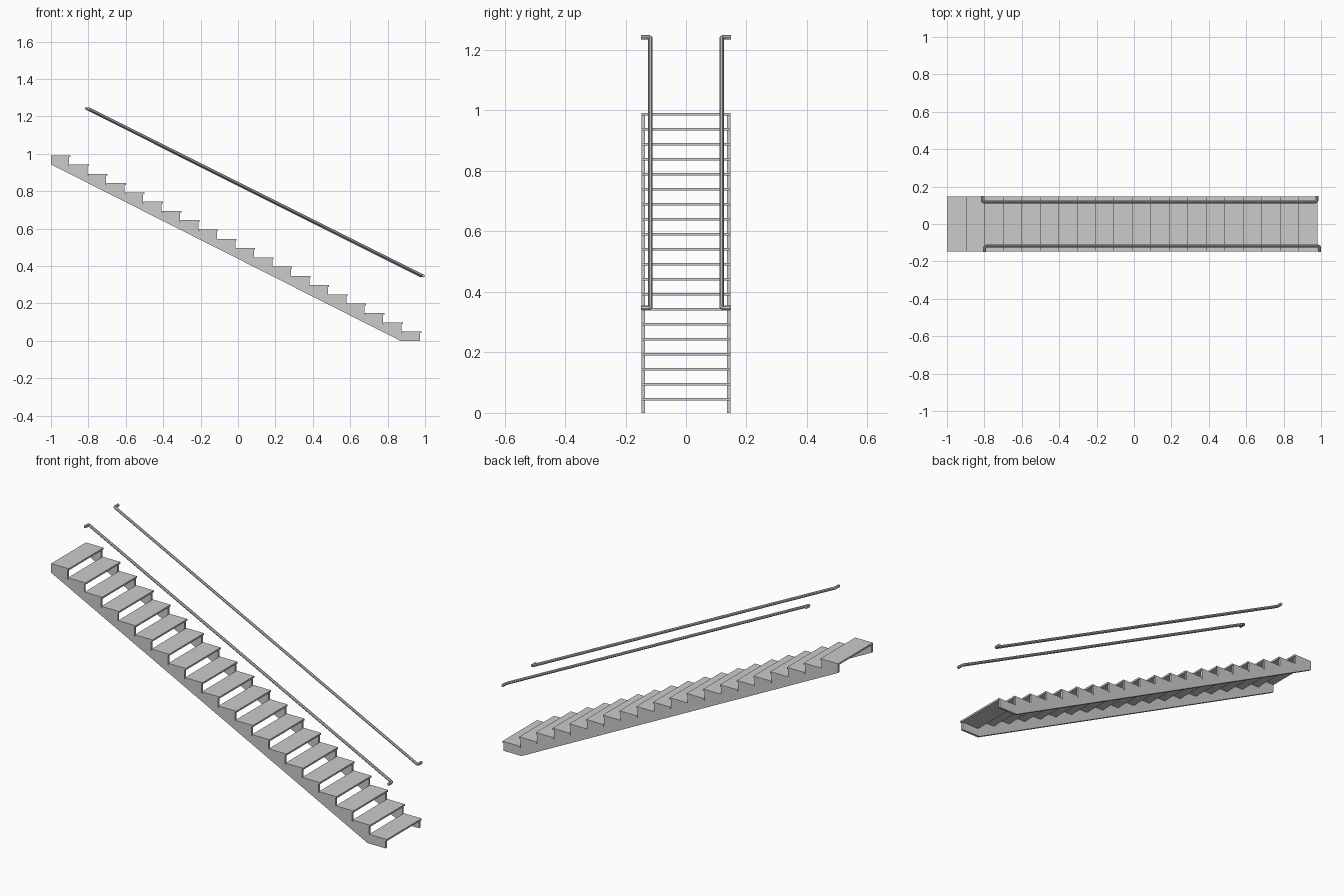
import bpy, bmesh
from mathutils import Vector

if "Cube" in bpy.data.objects:
    bpy.data.objects.remove(bpy.data.objects["Cube"])

N = 20               # number of treads
RISE = 0.0496
RUN = 0.0988
NOSE = 0.981         # front edge of the lowest tread
LIP = 0.007          # tread overhang past the stringer
DEPTH = 0.104
THICK = 0.009
HALF_W = 0.147
STRINGER = 0.012


def prism(name, profile, y0, y1):
    """Extrude an x/z outline between two y positions."""
    bm = bmesh.new()
    face = bm.faces.new([bm.verts.new((x, y0, z)) for x, z in profile])
    ext = bmesh.ops.extrude_face_region(bm, geom=[face])
    verts = [g for g in ext["geom"] if isinstance(g, bmesh.types.BMVert)]
    bmesh.ops.translate(bm, verts=verts, vec=(0, y1 - y0, 0))
    bmesh.ops.recalc_face_normals(bm, faces=bm.faces)
    mesh = bpy.data.meshes.new(name)
    bm.to_mesh(mesh)
    bm.free()
    ob = bpy.data.objects.new(name, mesh)
    bpy.context.collection.objects.link(ob)
    return ob


# Treads
for i in range(N):
    x1, z1 = NOSE - i * RUN, (i + 1) * RISE
    x0 = max(x1 - DEPTH, -1.0) if i < N - 1 else -1.0
    prism(f"tread_{i + 1}",
          [(x0, z1 - THICK), (x1, z1 - THICK), (x1, z1), (x0, z1)],
          -HALF_W, HALF_W)

# Sawtooth stringers
saw = [(0.868, 0.0), (NOSE - LIP, 0.0)]
for i in range(N):
    x, z = NOSE - LIP - i * RUN, (i + 1) * RISE - THICK
    saw.append((x, z))
    saw.append((x - RUN if i < N - 1 else -1.0, z))
saw.append((-1.0, 0.943))
for name, side in (("front_stringer", -1), ("back_stringer", 1)):
    prism(name, saw, side * HALF_W, side * (HALF_W - STRINGER))


# Handrails with ends turned outward
def handrail(name, side, x_top, x_bottom):
    y_in, y_out, fillet = side * 0.118, side * 0.149, 0.008
    a, b = Vector((x_top, y_in, 1.242)), Vector((x_bottom, y_in, 0.347))
    along, out = (b - a).normalized(), Vector((0, side, 0))
    pts = [Vector((a.x, y_out, a.z))]
    for corner, d_in, d_out in ((a, out, along), (b, -along, out)):
        p, q = corner + d_in * fillet, corner + d_out * fillet
        for t in (0, 0.33, 0.67, 1):
            pts.append(p * (1 - t) ** 2 + corner * 2 * t * (1 - t) + q * t * t)
    pts.append(Vector((b.x, y_out, b.z)))
    cu = bpy.data.curves.new(name, 'CURVE')
    cu.dimensions = '3D'
    cu.bevel_depth = 0.0076
    cu.bevel_resolution = 2
    cu.use_fill_caps = True
    sp = cu.splines.new('POLY')
    sp.points.add(len(pts) - 1)
    for sp_pt, p in zip(sp.points, pts):
        sp_pt.co = (*p, 1)
    sp.use_smooth = False
    ob = bpy.data.objects.new(name, cu)
    bpy.context.collection.objects.link(ob)


handrail("front_handrail", -1, -0.799, 0.992)
handrail("back_handrail", 1, -0.811, 0.978)
